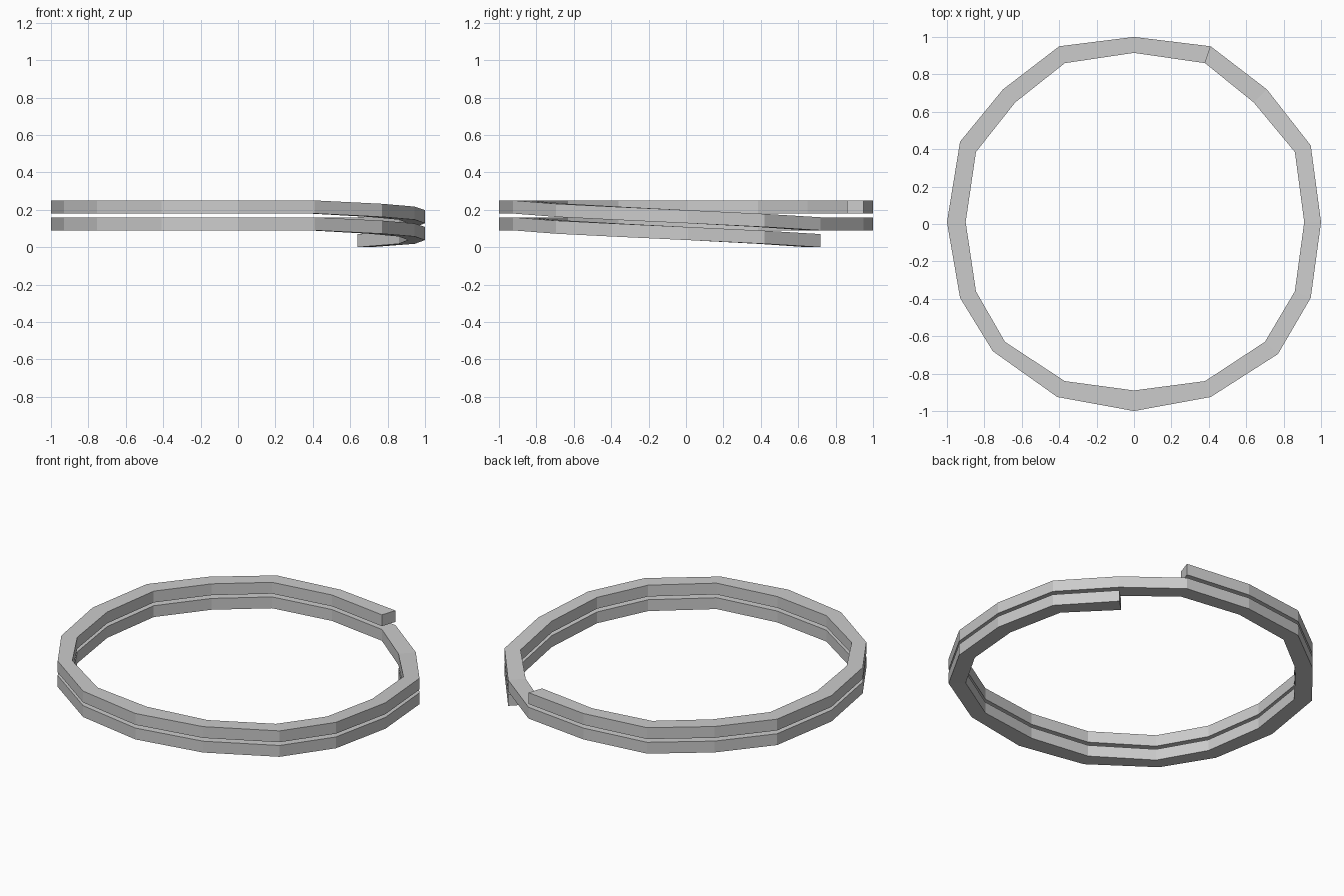
import bpy

if "Cube" in bpy.data.objects:
    bpy.data.objects.remove(bpy.data.objects["Cube"])

# 16-sided ring outline, clockwise from above, starting at the lower free end
OUTER = [(.71, .72), (.945, .42), (1, .01), (.945, -.395), (.77, -.695), (.41, -.925),
         (0, -1), (-.41, -.925), (-.755, -.68), (-.93, -.395), (-1, .01), (-.93, .44),
         (-.70, .72), (-.40, .95), (0, 1), (.41, .95)]
INNER = [(.64, .65), (.86, .385), (.91, .01), (.86, -.36), (.70, -.63), (.38, -.84),
         (0, -.89), (-.37, -.84), (-.69, -.63), (-.845, -.36), (-.90, .01), (-.845, .385),
         (-.635, .65), (-.37, .86), (0, .915), (.38, .86)]
RAMP = [0, .018, .038, .057, .072, .09]   # climb on the right side, then level
THICK, PITCH, TURNS = .07, .09, 2

# Sweep the rectangular section around the coil
verts, faces = [], []
count = 16 * TURNS
for i in range(count):
    k = i % 16
    z = (i // 16) * PITCH + RAMP[min(k, 5)]
    (ox, oy), (ix, iy) = OUTER[k], INNER[k]
    verts += [(ox, oy, z), (ox, oy, z + THICK), (ix, iy, z + THICK), (ix, iy, z)]
    if i:
        a, b = 4 * (i - 1), 4 * i
        for j in range(4):
            n = (j + 1) % 4
            faces.append((a + j, a + n, b + n, b + j))

# Free ends
faces.append((3, 2, 1, 0))
e = 4 * (count - 1)
faces.append((e, e + 1, e + 2, e + 3))

mesh = bpy.data.meshes.new("split_ring")
mesh.from_pydata(verts, [], faces)
mesh.update()
ring = bpy.data.objects.new("split_ring", mesh)
bpy.context.collection.objects.link(ring)

# Consistent outward normals
bpy.context.view_layer.objects.active = ring
ring.select_set(True)
bpy.ops.object.mode_set(mode='EDIT')
bpy.ops.mesh.select_all(action='SELECT')
bpy.ops.mesh.normals_make_consistent(inside=False)
bpy.ops.object.mode_set(mode='OBJECT')
